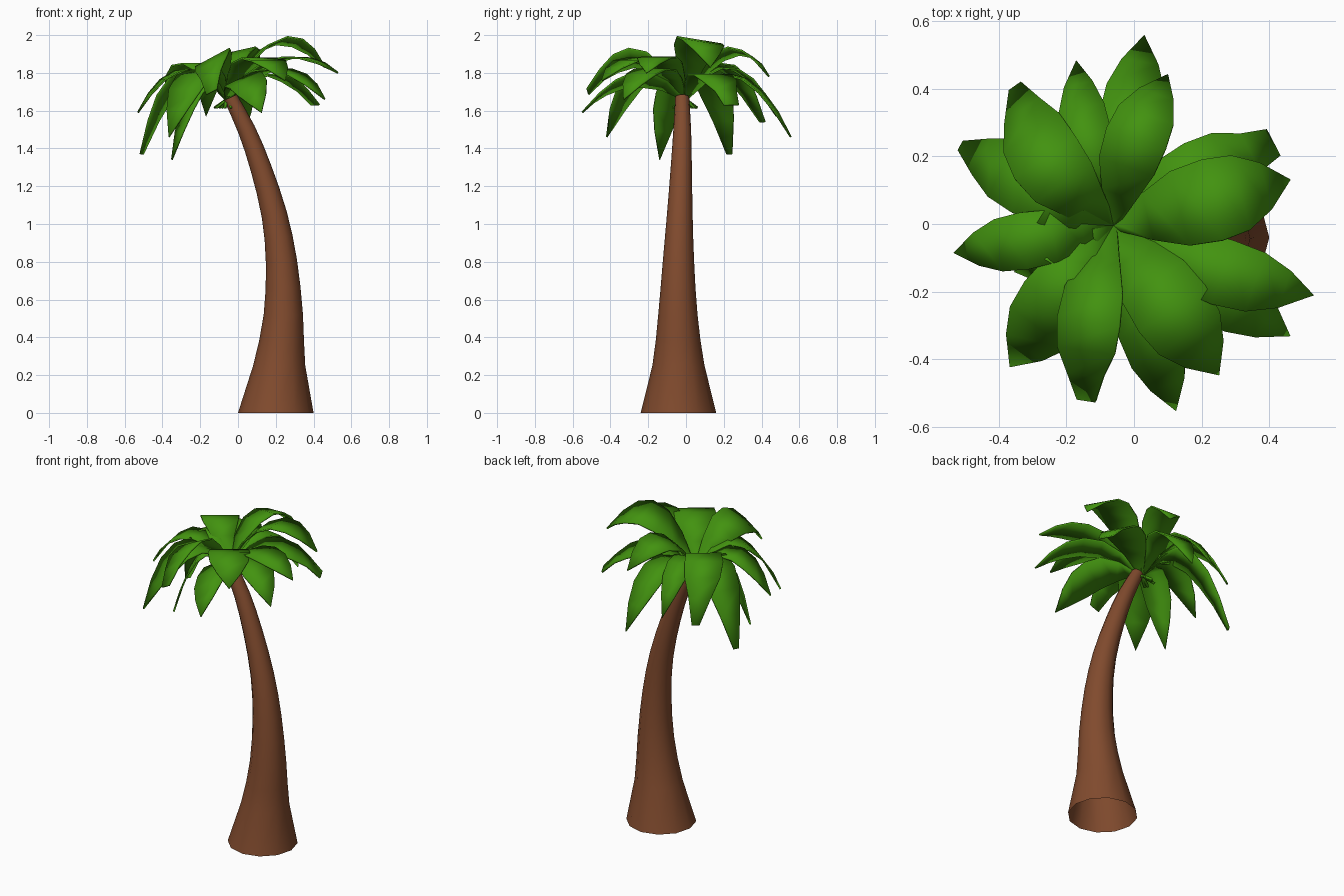
import bpy, bmesh, math
from mathutils import Vector

if "Cube" in bpy.data.objects:
    bpy.data.objects.remove(bpy.data.objects["Cube"])


def material(name, color):
    m = bpy.data.materials.new(name)
    m.diffuse_color = color
    m.use_nodes = True
    m.node_tree.nodes["Principled BSDF"].inputs["Base Color"].default_value = m.diffuse_color
    return m


def finish(bm, name, mat, angle):
    bmesh.ops.recalc_face_normals(bm, faces=bm.faces)
    me = bpy.data.meshes.new(name)
    bm.to_mesh(me)
    bm.free()
    ob = bpy.data.objects.new(name, me)
    bpy.context.collection.objects.link(ob)
    me.materials.append(mat)
    bpy.ops.object.select_all(action='DESELECT')
    ob.select_set(True)
    bpy.context.view_layer.objects.active = ob
    bpy.ops.object.shade_smooth_by_angle(angle=math.radians(angle))
    return ob


bark = material("bark", (0.22, 0.07, 0.027, 1))
green = material("leaf_green", (0.055, 0.29, 0.005, 1))

# Trunk: 12-sided rings along a leaning path, open at the base
# (x, y, z, radius, tilt)
RINGS = [(0.20, -0.04, 0.0, 0.20, 0), (0.218, -0.04, 0.25, 0.138, 0),
         (0.24, -0.043, 0.52, 0.104, 0), (0.23, -0.04, 0.80, 0.083, -0.12),
         (0.192, -0.033, 1.05, 0.068, -0.25), (0.12, -0.025, 1.30, 0.056, -0.38),
         (0.045, -0.02, 1.50, 0.047, -0.45), (-0.04, -0.02, 1.67, 0.037, -0.45)]


def midpoint(i):
    # smooth in-between ring (Catmull-Rom at one half)
    k = len(RINGS) - 1
    a, b, c, d = (RINGS[max(0, min(k, i + o))] for o in (-1, 0, 1, 2))
    return tuple((9 * (q + r) - p - s) / 16 for p, q, r, s in zip(a, b, c, d))


path = [RINGS[0]]
for i in range(len(RINGS) - 1):
    if i > 0:
        path.append(midpoint(i))
    path.append(RINGS[i + 1])

bm = bmesh.new()
N = 12
loops = []
for x, y, z, r, tilt in path:
    ring = []
    for i in range(N):
        a = 2 * math.pi * i / N
        dx = r * math.cos(a)
        ring.append(bm.verts.new((x + dx * math.cos(tilt), y + r * math.sin(a),
                                  z - dx * math.sin(tilt))))
    loops.append(ring)
for p, q in zip(loops, loops[1:]):
    for i in range(N):
        bm.faces.new((p[i], p[(i + 1) % N], q[(i + 1) % N], q[i]))
bm.faces.new(loops[-1])
finish(bm, "trunk", bark, 60)

# Leaves: arched blades from the crown (fraction along, width fraction)
OUTLINE = [(-0.12, 0.05), (0.0, 0.10), (0.2, 0.58), (0.38, 0.92),
           (0.56, 1.0), (0.72, 0.92), (0.86, 0.58)]
CROWN = Vector((-0.06, -0.005, 1.66))


def leaf(name, tip, mid_z, width, roll=0, blunt=0.0, bend=0.0):
    tip = Vector(tip)
    flat = Vector((tip.x - CROWN.x, tip.y - CROWN.y, 0))
    out = flat.normalized()
    left = Vector((-out.y, out.x, 0))
    roll = math.radians(roll)
    side = left * math.cos(roll) + Vector((0, 0, math.sin(roll)))
    m = 0.55
    bm = bmesh.new()
    prev = None
    for t, w in OUTLINE + [(1.0, blunt)]:
        # parabola through crown, arch height and tip
        z = (CROWN.z * (t - m) * (t - 1) / m + mid_z * t * (t - 1) / (m * (m - 1))
             + tip.z * t * (t - m) / (1 - m))
        if t < 0:
            z = CROWN.z - 0.045
        c = Vector((CROWN.x, CROWN.y, z)) + flat * t + left * (4 * t * (1 - t) * bend)
        h = side * width * w / 2
        row = [bm.verts.new(c + h), bm.verts.new(c - h)] if w > 0 else [bm.verts.new(c)]
        if prev:
            bm.faces.new(prev + row[::-1])
        prev = row
    ob = finish(bm, name, green, 80)
    s = ob.modifiers.new("thickness", 'SOLIDIFY')
    s.thickness = 0.01
    s.offset = 0
    for v in ob.data.edges:
        v.use_edge_sharp = False


# tip, arch height, width, roll, bluntness, sideways bend
LEAVES = [
    ((0.41, 0.24, 1.63), 1.79, 0.22, 0, 0.4, 0.01),
    ((0.46, 0.13, 1.83), 1.97, 0.25, -9, 0, 0),
    ((0.53, -0.21, 1.80), 1.88, 0.20, 0, 0, -0.025),
    ((0.46, -0.33, 1.66), 1.82, 0.20, 0, 0, 0),
    ((0.25, -0.445, 1.76), 1.875, 0.24, 0, 0, 0),
    ((0.125, -0.55, 1.59), 1.76, 0.20, 25, 0, 0),
    ((-0.14, -0.52, 1.70), 1.88, 0.21, 28, 0.3, -0.03),
    ((-0.365, -0.42, 1.46), 1.79, 0.23, 0, 0, 0),
    ((-0.35, -0.14, 1.34), 1.70, 0.17, 0, 0, 0),
    ((-0.53, -0.085, 1.59), 1.81, 0.17, 0, 0, 0),
    ((-0.51, 0.23, 1.37), 1.78, 0.21, 0, 0.15, 0),
    ((-0.35, 0.405, 1.54), 1.84, 0.22, 0, 0.2, 0.05),
    ((-0.17, 0.48, 1.57), 1.82, 0.15, 0, 0, 0.02),
    ((0.10, 0.44, 1.78), 1.915, 0.19, -12, 0, 0.025),
    ((0.03, 0.555, 1.46), 1.77, 0.19, 0, 0, 0),
]
for i, spec in enumerate(LEAVES):
    leaf(f"leaf_{i + 1}", *spec)
